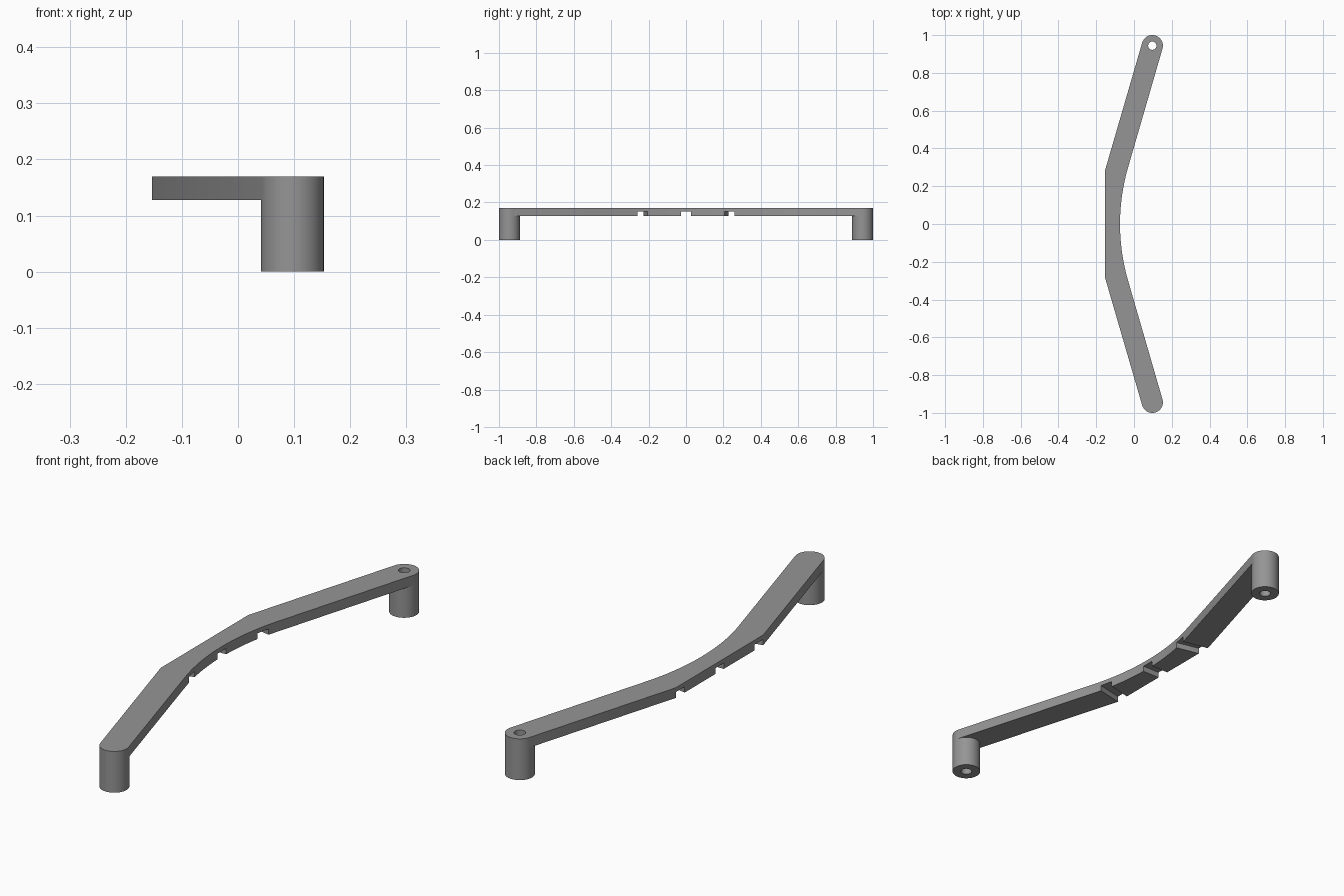
import bpy, bmesh, math
from mathutils import Matrix, Vector

if "Cube" in bpy.data.objects:
    bpy.data.objects.remove(bpy.data.objects["Cube"])

# main dimensions
PX, PY, R = 0.097, 0.944, 0.056      # post centre and radius
Z_LOW, Z_TOP = 0.128, 0.17           # arm underside and top
HOLE_R = 0.022
ARC_X, ARC_R = 1.001, 1.075          # inner arc of the bow
TILT = math.radians(16.2)            # slant of the straight arms

grey = bpy.data.materials.new("grey")
grey.diffuse_color = (0.30, 0.30, 0.30, 1)
grey.use_nodes = True
grey.node_tree.nodes["Principled BSDF"].inputs["Base Color"].default_value = grey.diffuse_color


def prism(name, points, z0, z1):
    """Extrude a flat outline between two heights."""
    bm = bmesh.new()
    face = bm.faces.new([bm.verts.new((x, y, z0)) for x, y in points])
    up = bmesh.ops.extrude_face_region(bm, geom=[face])["geom"]
    bmesh.ops.translate(bm, vec=(0, 0, z1 - z0),
                        verts=[v for v in up if isinstance(v, bmesh.types.BMVert)])
    bmesh.ops.recalc_face_normals(bm, faces=bm.faces)
    mesh = bpy.data.meshes.new(name)
    bm.to_mesh(mesh)
    bm.free()
    mesh.materials.append(grey)
    obj = bpy.data.objects.new(name, mesh)
    bpy.context.collection.objects.link(obj)
    return obj


def circle(cx, cy, r, n=48):
    return [(cx + r * math.cos(2 * math.pi * i / n),
             cy + r * math.sin(2 * math.pi * i / n)) for i in range(n)]


def cut(obj, cutter):
    """Subtract the cutter, apply, then remove the cutter."""
    cutter.hide_render = True
    mod = obj.modifiers.new("cut", "BOOLEAN")
    mod.operation, mod.solver, mod.object = "DIFFERENCE", "EXACT", cutter
    bpy.context.view_layer.objects.active = obj
    bpy.ops.object.modifier_apply(modifier=mod.name)
    bpy.data.objects.remove(cutter)


def smooth(obj):
    bpy.ops.object.select_all(action="DESELECT")
    obj.select_set(True)
    bpy.context.view_layer.objects.active = obj
    bpy.ops.object.shade_smooth_by_angle(angle=math.radians(30))


# bowed arm: inner arc, rounded ends, straight outer back
arc = [(ARC_X - ARC_R * math.cos(a), ARC_R * math.sin(a))
       for a in (TILT * i / 12 for i in range(-12, 13))]
end = [(PX + R * math.cos(a), PY + R * math.sin(a))
       for a in (-TILT + math.pi * i / 24 for i in range(25))]
outline = (arc + end + [(-0.153, 0.285), (-0.153, -0.285)]
           + [(x, -y) for x, y in reversed(end)])
arm = prism("bowed_arm", outline, Z_LOW, Z_TOP)

# three radial notches across the underside
for a in (-math.radians(12.5), 0, math.radians(12.5)):
    notch = prism("notch_cutter", [(-0.2, -0.0275), (0.2, -0.0275),
                                   (0.2, 0.0275), (-0.2, 0.0275)], 0.1, 0.152)
    edge = Vector((ARC_X - ARC_R * math.cos(a), ARC_R * math.sin(a), 0))
    notch.data.transform(Matrix.Translation(edge) @ Matrix.Rotation(-a, 4, "Z"))
    cut(arm, notch)

# through hole at the back end only
cut(arm, prism("hole_cutter", circle(PX, PY, HOLE_R), 0, 0.3))
smooth(arm)

# hollow posts under both ends
for name, y in (("front_post", -PY), ("back_post", PY)):
    post = prism(name, circle(PX, y, R), 0, Z_LOW)
    cut(post, prism("bore_cutter", circle(PX, y, HOLE_R), -0.1, 0.3))
    smooth(post)
